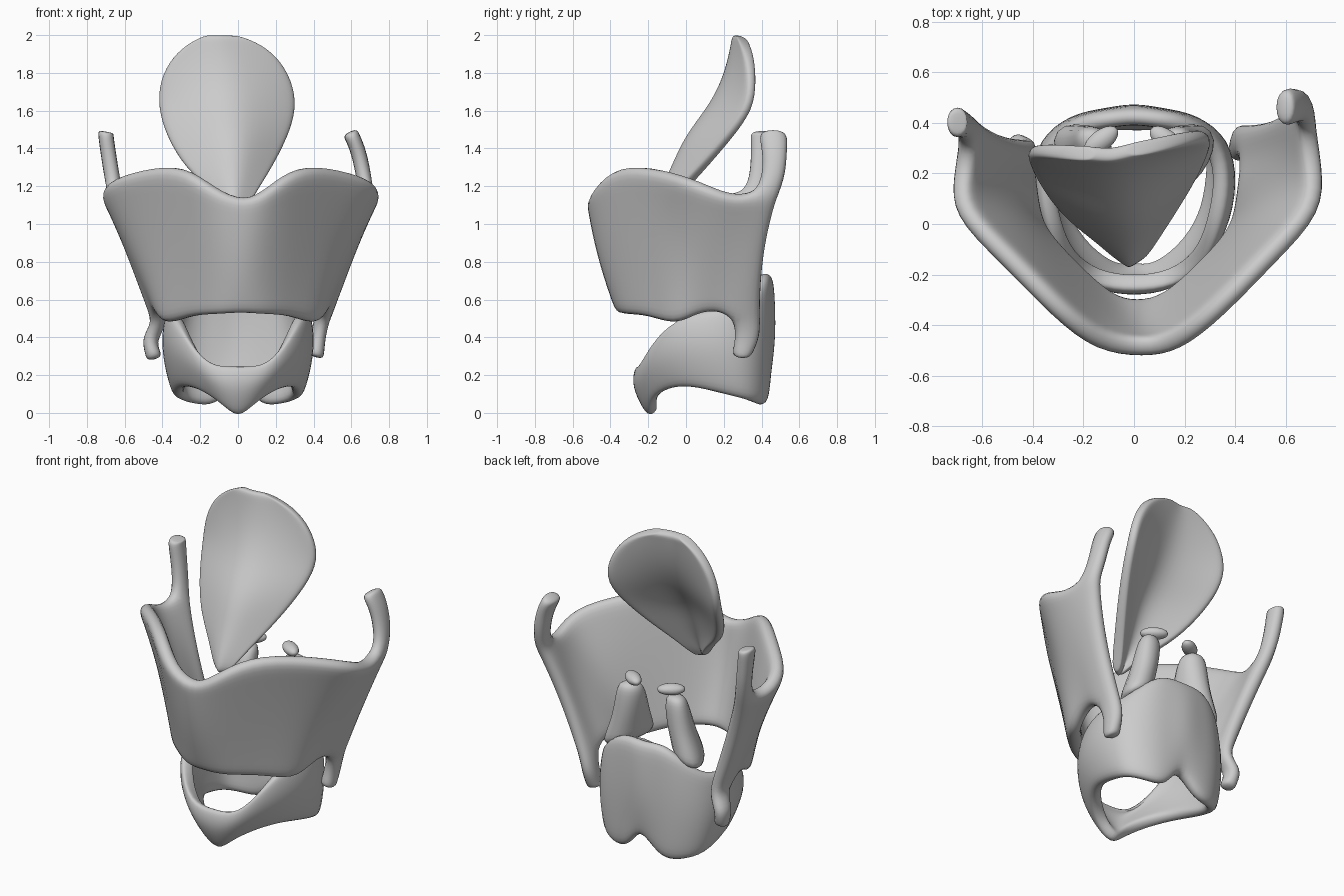
import bpy, bmesh, math
from mathutils import Vector


def curve3(a, b, c, ts):
    """Points on the parabola that passes through a, b, c."""
    a, b, c = Vector(a), Vector(b), Vector(c)
    return [a * (1 - t) * (1 - 2 * t) + b * 4 * t * (1 - t) + c * t * (2 * t - 1) for t in ts]


def finish(name, bm, thickness=0, levels=2):
    me = bpy.data.meshes.new(name)
    bm.to_mesh(me)
    bm.free()
    ob = bpy.data.objects.new(name, me)
    bpy.context.collection.objects.link(ob)
    if thickness:
        m = ob.modifiers.new("thickness", 'SOLIDIFY')
        m.thickness, m.offset = thickness, -1
    m = ob.modifiers.new("smooth", 'SUBSURF')
    m.levels = m.render_levels = levels
    for p in me.polygons:
        p.use_smooth = True
    return ob


def sheet(cols, closed=False):
    """Quad grid from columns of points; columns run counter-clockwise seen from above."""
    bm = bmesh.new()
    vs = [[bm.verts.new(p) for p in c] for c in cols]
    n = len(vs)
    for i in range(n if closed else n - 1):
        a, b = vs[i], vs[(i + 1) % n]
        for r in range(len(a) - 1):
            bm.faces.new((a[r], b[r], b[r + 1], a[r + 1]))
    return bm, vs


ROWS = (0, 0.12, 0.35, 0.62, 0.88, 1)

# Thyroid shield: bottom, middle and top of each column, midline to rear edge
half = [
    ((.01, -.37, .52), (.02, -.49, .82), (.04, -.53, 1.11)),
    ((.15, -.35, .51), (.18, -.425, .85), (.18, -.52, 1.18)),
    ((.30, -.22, .51), (.36, -.25, .87), (.35, -.39, 1.31)),
    ((.44, -.07, .45), (.51, -.085, .86), (.57, -.16, 1.28)),
    ((.47, .06, .52), (.60, .055, .86), (.77, .04, 1.21)),
    ((.48, .17, .53), (.62, .20, .85), (.76, .23, 1.13)),
    ((.49, .25, .48), (.62, .32, .83), (.735, .37, 1.15)),
    ((.48, .40, .48), (.60, .42, .83), (.71, .50, 1.15)),
]


def left(p):
    return (-p[0] + .03, p[1] - .13 * max(0, p[1] + .05), p[2])


cols = [curve3(*[left(p) for p in c], ROWS) for c in reversed(half[1:])]
cols += [curve3(*c, ROWS) for c in half]
bm, vs = sheet(cols)


def horn(a, b, pairs, flip):
    for p, q in pairs:
        c, d = bm.verts.new(p), bm.verts.new(q)
        bm.faces.new((c, d, b, a) if flip else (a, b, d, c))
        a, b = c, d


# Superior and inferior horns grow from the rear two columns of each side
horn(vs[-2][-1], vs[-1][-1], [((.71, .405, 1.27), (.705, .535, 1.27)),
                              ((.68, .40, 1.40), (.68, .54, 1.40)),
                              ((.645, .38, 1.48), (.645, .545, 1.48)),
                              ((.63, .40, 1.51), (.63, .52, 1.51))], False)
horn(vs[0][-1], vs[1][-1], [((-.715, .45, 1.27), (-.715, .34, 1.27)),
                            ((-.735, .46, 1.40), (-.735, .34, 1.40)),
                            ((-.745, .47, 1.48), (-.745, .335, 1.48)),
                            ((-.74, .45, 1.50), (-.74, .36, 1.50))], False)
horn(vs[-2][0], vs[-1][0], [((.47, .26, .38), (.46, .40, .40)),
                            ((.46, .24, .31), (.46, .36, .31)),
                            ((.45, .26, .28), (.45, .34, .28))], True)
horn(vs[0][0], vs[1][0], [((-.51, .37, .40), (-.52, .25, .40)),
                          ((-.495, .35, .31), (-.495, .23, .31)),
                          ((-.485, .33, .27), (-.485, .25, .27))], True)
finish("thyroid_cartilage", bm, .088)

# Cricoid signet ring: low arch in front, tall notched plate behind
ring = [
    ((0, -.19, -.06), (0, -.29, .13), (0, -.26, .26)),
    ((.10, -.20, .05), (.13, -.275, .16), (.16, -.24, .25)),
    ((.22, -.11, .12), (.28, -.18, .28), (.28, -.16, .42)),
    ((.31, .02, .13), (.38, -.03, .35), (.34, -.02, .53)),
    ((.34, .18, .09), (.42, .16, .35), (.38, .16, .56)),
    ((.34, .34, .06), (.39, .34, .32), (.35, .33, .58)),
    ((.21, .43, .03), (.25, .44, .38), (.21, .43, .72)),
    ((.10, .44, .04), (.12, .46, .40), (.10, .45, .75)),
    ((.02, .43, .19), (0, .485, .42), (0, .46, .74)),
]
rows = (0, .15, .5, .85, 1)
cols = [curve3(*c, rows) for c in ring]
cols += [[Vector((-p.x, p.y, p.z)) for p in c] for c in reversed(cols[1:-1])]
bm, _ = sheet(cols, True)
finish("cricoid_cartilage", bm, .075)

# Epiglottis leaf: height, left x, right x, centre y, edge y
leaf = [
    (1.06, -.05, .04, -.19, -.16),
    (1.18, -.15, .11, -.145, -.06),
    (1.30, -.29, .19, -.095, .05),
    (1.47, -.39, .28, -.03, .19),
    (1.62, -.435, .325, .095, .295),
    (1.76, -.425, .30, .18, .305),
    (1.89, -.355, .22, .225, .295),
    (1.97, -.25, .10, .245, .275),
    (2.005, -.16, -.02, .255, .265),
]
cols = []
for u in (-1, -.85, -.45, 0, .45, .85, 1):
    col = []
    for z, xl, xr, yc, ye in leaf:
        mid = -.02 if z < 1.5 else -.02 - .07 * (z - 1.5) / .5
        x = mid + u * ((xr - mid) if u > 0 else (mid - xl))
        col.append((x, yc + (ye - yc) * abs(u) ** 1.2 + .09 * x, z))
    cols.append(col)
bm, _ = sheet(cols)
finish("epiglottis", bm, .06)

# Arytenoid pyramids with corniculate tips
rings_xyz = [
    [(.37, .40, .56), (.13, .42, .66), (.09, .03, .64), (.30, .18, .58)],
    [(.35, .40, .66), (.11, .41, .74), (.09, .05, .71), (.29, .20, .68)],
    [(.28, .40, .80), (.10, .40, .83), (.08, .15, .82), (.25, .21, .80)],
    [(.25, .40, .97), (.08, .39, .97), (.07, .22, .97), (.23, .25, .97)],
    [(.22, .38, 1.03), (.11, .37, 1.03), (.10, .28, 1.03), (.20, .28, 1.03)],
]
for side, label in ((1, "right"), (-1, "left")):
    bm = bmesh.new()
    rings = [[bm.verts.new((side * x, y, z)) for x, y, z in lv] for lv in rings_xyz]
    for a, b in zip(rings, rings[1:]):
        for i in range(4):
            j = (i + 1) % 4
            bm.faces.new((a[i], a[j], b[j], b[i]))
    bm.faces.new(rings[0])
    bm.faces.new(rings[-1])
    bmesh.ops.recalc_face_normals(bm, faces=bm.faces)
    finish(label + "_arytenoid", bm)

    bm = bmesh.new()
    bmesh.ops.create_icosphere(bm, subdivisions=2, radius=1)
    ob = finish(label + "_corniculate", bm, 0, 1)
    ob.scale = (.085, .045, .036)
    ob.location = (side * .13, .33, 1.055)
    ob.rotation_euler = (0, 0, -.64 * side)
